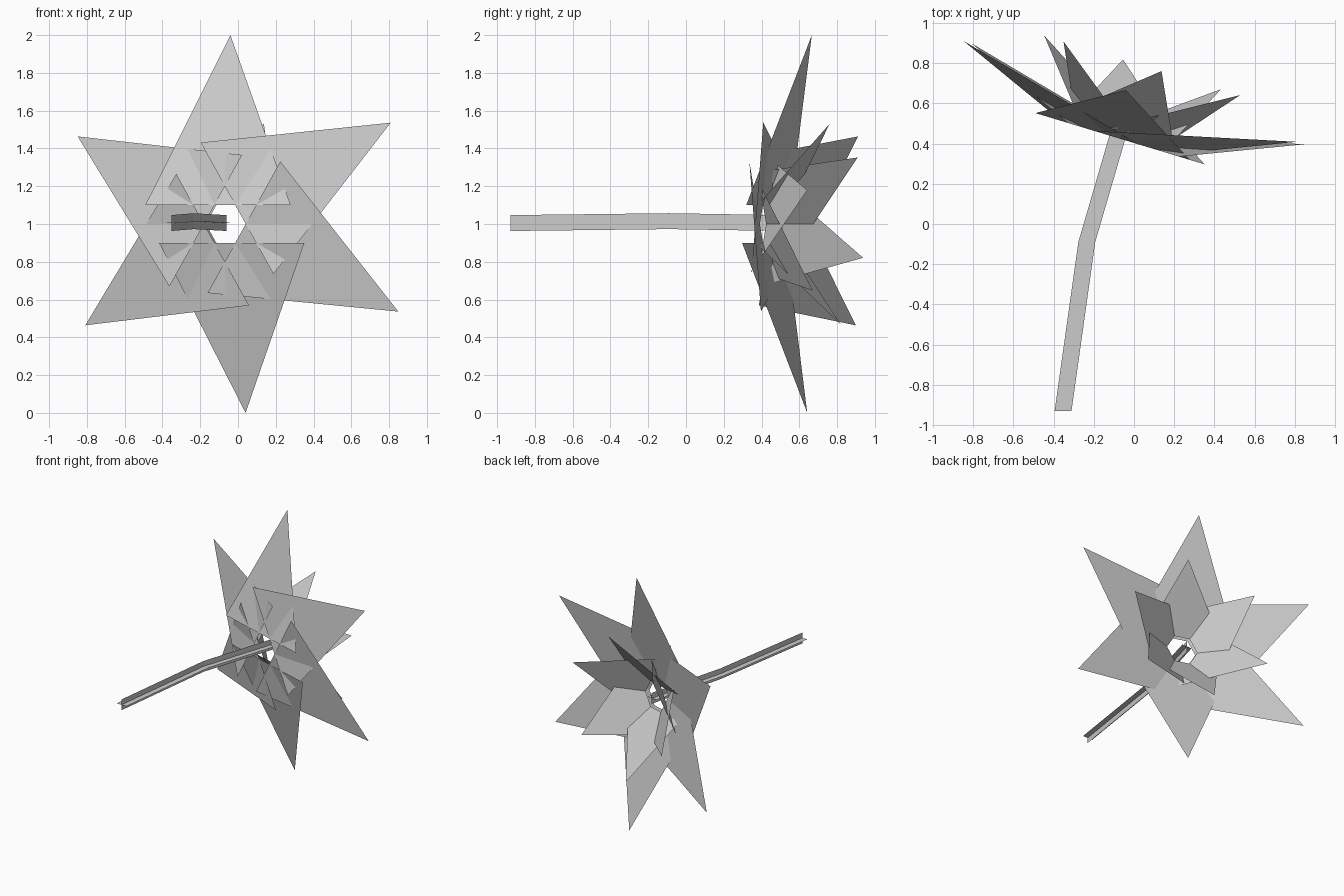
import bpy
import math
from mathutils import Vector

if "Cube" in bpy.data.objects:
    bpy.data.objects.remove(bpy.data.objects["Cube"])

# Flower head frame: axis points backward and a little to the right
head_centre = Vector((0, 0.654, 1))
axis = Vector((0.29, 0.957, 0)).normalized()
side = Vector((axis.y, -axis.x, 0))
up = Vector((0, 0, 1))


def make_mesh(name, verts, faces):
    mesh = bpy.data.meshes.new(name)
    mesh.from_pydata([tuple(v) for v in verts], [], faces)
    obj = bpy.data.objects.new(name, mesh)
    bpy.context.collection.objects.link(obj)
    return obj


def petal_ring(name, profile):
    """Six flat petals; profile points are (radial, tangential, depth)."""
    for k in range(6):
        a = math.radians(30 + 60 * k)
        radial = side * math.cos(a) + up * math.sin(a)
        tangent = -side * math.sin(a) + up * math.cos(a)
        verts = [head_centre + radial * r + tangent * t + axis * n
                 for r, t, n in profile]
        make_mesh(f"{name}_{k + 1}", verts, [(0, 1, 2)])


# Wide outer petals around a six-sided opening
petal_ring("outer_petal", [(0.10, -0.364, -0.24), (1.0, 0.042, 0.0),
                           (0.10, 0.44, -0.24)])

# Short steep inner petals with offset tips
petal_ring("inner_petal", [(0.10, -0.27, -0.205), (0.531, -0.10, 0.142),
                           (0.10, 0.31, -0.205)])

# Bent stem: a flat and an upright ribbon crossed along three stations
path = [Vector((-0.353, -0.93, 1.005)), Vector((-0.235, -0.09, 1.015)),
        Vector((-0.06, 0.51, 1.005))]
h = 0.042
verts, faces = [], []
for sx, sz in ((1, 0), (0, 1)):
    base = len(verts)
    for p in path:
        offset = Vector((h * sx, 0, h * sz))
        verts += [p - offset, p + offset]
    for i in range(len(path) - 1):
        b = base + 2 * i
        faces.append((b, b + 1, b + 3, b + 2))
make_mesh("stem", verts, faces)
